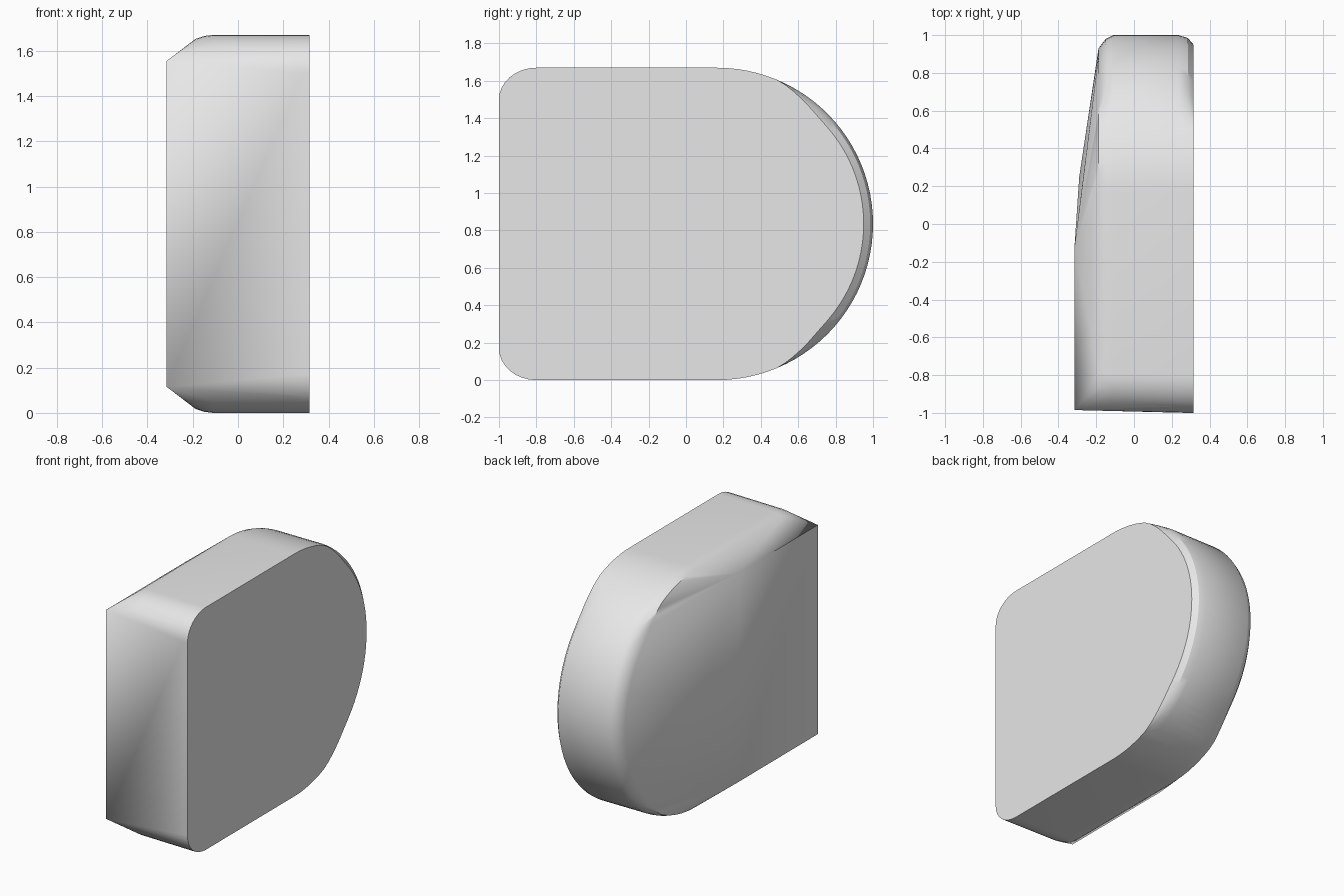
import bpy, bmesh
from math import sin, cos, pi, radians

cube = bpy.data.objects.get("Cube")
if cube:
    bpy.data.objects.remove(cube)

MID = 0.835    # half the height, also the radius of the round back
ARC_Y = 0.165  # centre of the round back

grey = bpy.data.materials.new("light_grey")
grey.use_nodes = True
grey.diffuse_color = (0.8, 0.8, 0.8, 1)
grey.node_tree.nodes["Principled BSDF"].inputs["Base Color"].default_value = (0.8, 0.8, 0.8, 1)


def ring(x, front, inset=0.0, back_inset=0.0):
    """D-shaped outline at x: rounded front corners and a round back."""
    pts = []
    half = MID - inset
    for side in (1, -1):
        for i in range(9):                       # front corner
            a = pi / 2 * i / 8
            pts.append((x, front + 0.2 * (1 - sin(a)),
                        MID + side * (half - 0.17 * (1 - cos(a)))))
        for i in range(25):                      # half of the round back
            a = pi / 2 * i / 24
            cut = back_inset * min(1, max(0, (sin(a) - 0.4) / 0.3))
            r = MID - max(inset, cut)
            pts.append((x, ARC_Y + r * sin(a), MID + side * r * cos(a)))
    return pts


# Body: hull around outlines that step in towards the left-hand bevel
points = ring(0.315, -1.0, 0, 0.05)
points += ring(0.285, -1.0, 0, 0.015)
points += ring(0.235, -0.999)
points += ring(-0.11, -0.99)
points += ring(-0.15, -0.989, 0.005, 0.02)
points += ring(-0.188, -0.988, 0.018, 0.07)

# Raised rectangular face and the soft centre of its sloping back part
for side in (1, -1):
    points += [(-0.315, y, MID + side * 0.72) for y in (-0.985, -0.12)]
points.append((-0.29, 0.25, MID))

bm = bmesh.new()
for p in points:
    bm.verts.new(p)
bmesh.ops.remove_doubles(bm, verts=bm.verts[:], dist=0.0005)
bmesh.ops.convex_hull(bm, input=bm.verts[:])
bmesh.ops.delete(bm, geom=[v for v in bm.verts if not v.link_faces], context='VERTS')
bmesh.ops.dissolve_limit(bm, angle_limit=radians(0.5), verts=bm.verts[:], edges=bm.edges[:])
bmesh.ops.recalc_face_normals(bm, faces=bm.faces[:])

mesh = bpy.data.meshes.new("rounded_block")
bm.to_mesh(mesh)
bm.free()
mesh.materials.append(grey)
block = bpy.data.objects.new("rounded_block", mesh)
bpy.context.collection.objects.link(block)
bpy.context.view_layer.objects.active = block
block.select_set(True)
bpy.ops.object.shade_smooth_by_angle(angle=radians(30))
